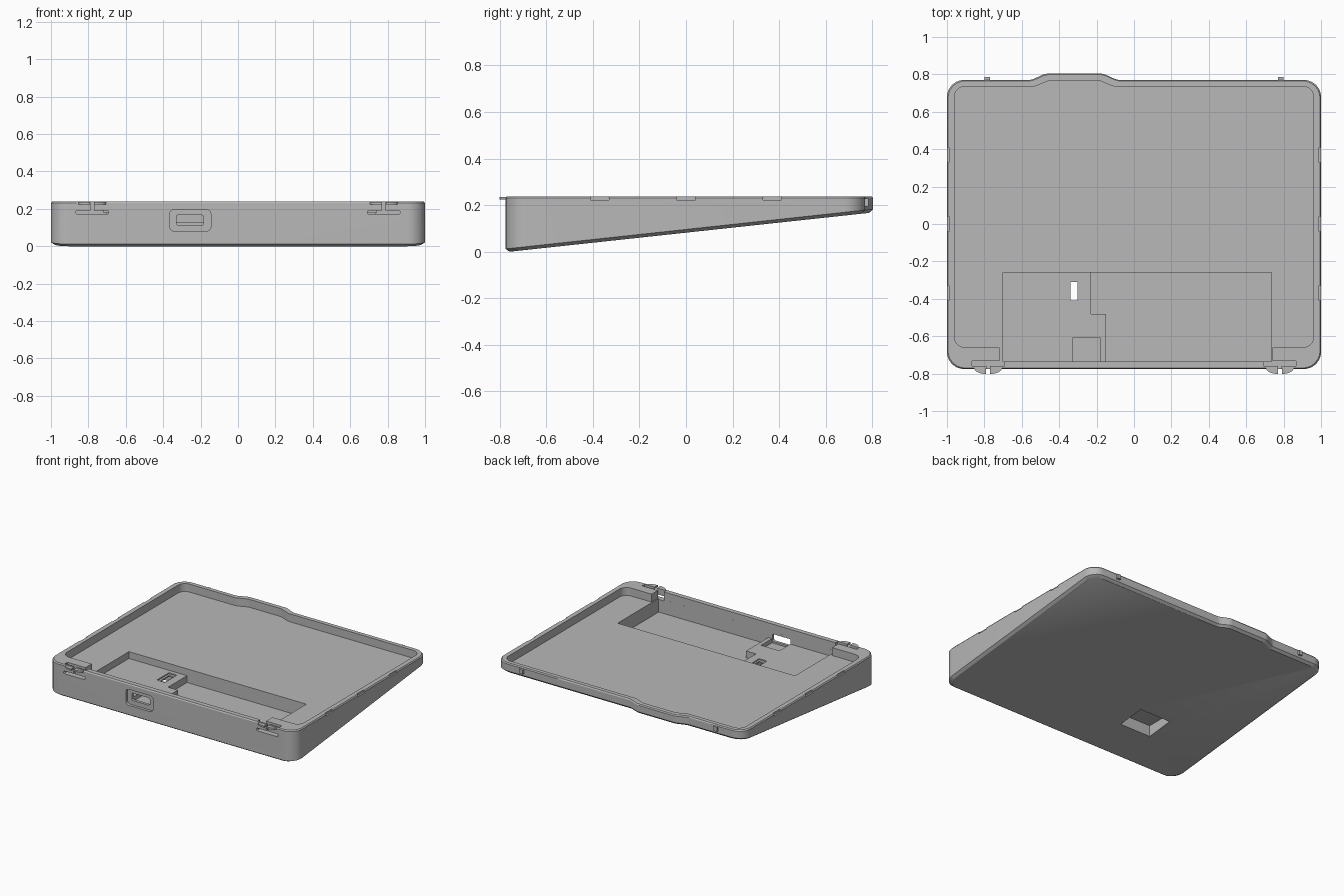
import bpy, bmesh, math
from mathutils import Vector

cube = bpy.data.objects.get("Cube")
if cube:
    bpy.data.objects.remove(cube)

grey = bpy.data.materials.new("plain_grey")
grey.use_nodes = True
grey.diffuse_color = (0.48, 0.48, 0.48, 1)
grey.node_tree.nodes["Principled BSDF"].inputs["Base Color"].default_value = grey.diffuse_color

TOP, FLOOR, POCKET, DECK = 0.238, 0.18, 0.08, 0.13


def rounded(points, steps=6):
    """Turn (x, y, radius) corners into a filleted outline."""
    out = []
    for i, (x, y, r) in enumerate(points):
        p = Vector((x, y))
        if r == 0:
            out.append(p)
            continue
        a = (Vector(points[i - 1][:2]) - p).normalized()
        b = (Vector(points[(i + 1) % len(points)][:2]) - p).normalized()
        half = a.angle(b) / 2
        centre = p + (a + b).normalized() * (r / math.sin(half))
        start = p + a * (r / math.tan(half)) - centre
        end = p + b * (r / math.tan(half)) - centre
        for k in range(steps + 1):
            t = k / steps
            out.append(centre + (start * (1 - t) + end * t).normalized() * r)
    return out


def loft(name, rings):
    """Solid made from stacked closed rings of equal length."""
    bm = bmesh.new()
    loops = [[bm.verts.new(p) for p in ring] for ring in rings]
    n = len(loops[0])
    for low, high in zip(loops, loops[1:]):
        for i in range(n):
            j = (i + 1) % n
            bm.faces.new((low[i], low[j], high[j], high[i]))
    bm.faces.new(loops[0][::-1])
    bm.faces.new(loops[-1])
    bmesh.ops.recalc_face_normals(bm, faces=bm.faces)
    mesh = bpy.data.meshes.new(name)
    bm.to_mesh(mesh)
    bm.free()
    mesh.materials.append(grey)
    obj = bpy.data.objects.new(name, mesh)
    bpy.context.scene.collection.objects.link(obj)
    return obj


def prism(name, outline, z0, z1):
    return loft(name, [[(p[0], p[1], z) for p in outline] for z in (z0, z1)])


def box(name, x0, x1, y0, y1, z0, z1):
    return prism(name, [(x0, y0), (x1, y0), (x1, y1), (x0, y1)], z0, z1)


def front_plate(name, x0, x1, z0, z1, r, y0, y1):
    """Rounded rectangle seen from the front, extruded along y."""
    shape = rounded([(x0, z0, r), (x1, z0, r), (x1, z1, r), (x0, z1, r)], 4)
    return loft(name, [[(p[0], y, p[1]) for p in shape] for y in (y0, y1)])


def cut(target, *cutters):
    for c in cutters:
        c.hide_render = True
        m = target.modifiers.new("cut", 'BOOLEAN')
        m.object, m.operation, m.solver = c, 'DIFFERENCE', 'EXACT'
        bpy.context.view_layer.update()
        done = bpy.data.meshes.new_from_object(
            target.evaluated_get(bpy.context.evaluated_depsgraph_get()))
        target.modifiers.clear()
        target.data = done


def discard(*objs):
    for o in objs:
        bpy.data.objects.remove(o)


# Wedge-shaped shell with a bulge in the back edge
outer = rounded([(-1, -.775, .09), (1, -.775, .09), (1, .77, .09),
                 (-.09, .77, .08), (-.165, .804, .08),
                 (-.475, .804, .08), (-.55, .77, .08), (-1, .77, .09)])


def slope(y):
    return .108 * (y + .757)


bottom = [(p.x * .98, p.y * .978, slope(p.y * .978)) for p in outer]
skirt = [(p.x, p.y, slope(p.y) + .014) for p in outer]
shoulder = [(p.x, p.y, TOP - .008) for p in outer]
rim = [(p.x * .994, p.y * .993, TOP) for p in outer]
shell = loft("tray_shell", [bottom, skirt, shoulder, rim])

# Shallow tray and the deeper pocket in its floor
tray = prism("tray_cutter", rounded(
    [(-.72, -.735, 0), (.74, -.735, 0), (.74, -.66, 0), (.96, -.66, .055),
     (.96, .735, .055), (-.11, .735, .06), (-.185, .767, .06),
     (-.455, .767, .06), (-.53, .735, .06), (-.96, .735, .055),
     (-.96, -.66, .055), (-.72, -.66, 0)]), FLOOR, .4)
pocket = box("pocket_cutter", -.7, .735, -.7349, -.26, POCKET, .3)
cut(shell, tray, pocket)
discard(tray, pocket)

# Raised circuit deck inside the pocket
deck = prism("pocket_deck", [(-.705, -.74), (-.15, -.74), (-.15, -.48),
                             (-.23, -.48), (-.23, -.255), (-.705, -.255)], .07, DECK)
connector = box("connector_cutter", -.33, -.18, -.75, -.61, .1, .3)
slot_rim = box("slot_rim_cutter", -.355, -.29, -.43, -.29, .122, .3)
slot = box("slot_cutter", -.34, -.303, -.41, -.31, .0, .3)
under = box("underside_cutter", -.53, -.28, -.47, -.265, -.1, .112)
cut(deck, connector, slot_rim, slot, under)
cut(shell, under)
discard(connector, slot_rim, slot, under)

# Front port: rounded recess with an opening through the wall
recess = front_plate("recess_cutter", -.365, -.145, .08, .197, .025, -.9, -.755)
port = front_plate("port_cutter", -.33, -.185, .113, .166, .008, -.9, -.7)
cut(shell, recess, port)
discard(recess, port)

for side, label in ((-1, "right"), (1, "left")):
    # Latch slots near the front corners
    c = side * .78
    top_slot = box("top_slot", c - .087, c + .087, -.76, -.732, .172, .4)
    face_slot = front_plate("face_slot", c - .087, c + .087, .172, .192, .008, -.9, -.745)
    stem = box("stem_slot", c - .009, c + .009, -.9, -.75, .18, .4)
    cut(shell, top_slot, face_slot, stem)
    discard(top_slot, face_slot, stem)
    # Split half-round finger tab above the latch slot
    for half in (-1, 1):
        arc = [(c + half * (.01 + .065 * math.cos(t * math.pi / 16)),
                -.768 - .034 * math.sin(t * math.pi / 16)) for t in range(9)]
        arc += [(c + half * .01, -.762), (c + half * .075, -.762)]
        prism(f"{label}_finger_tab", arc, .224, .236)
    # Snap notches along the side rim
    for y in (-.37, 0, .37):
        notch = box("notch", min(side * .988, side * 1.1), max(side * .988, side * 1.1),
                    y - .04, y + .04, .222, .4)
        cut(shell, notch)
        discard(notch)
    # Small nub on the back edge
    box(f"{label}_back_nub", side * .785 - .014, side * .785 + .014, .76, .785, .195, .228)

# Smooth the rounded corners, keep hard edges crisp
for obj in bpy.context.scene.objects:
    if obj.type == 'MESH':
        bpy.ops.object.select_all(action='DESELECT')
        obj.select_set(True)
        bpy.context.view_layer.objects.active = obj
        bpy.ops.object.shade_smooth_by_angle(angle=math.radians(30))
